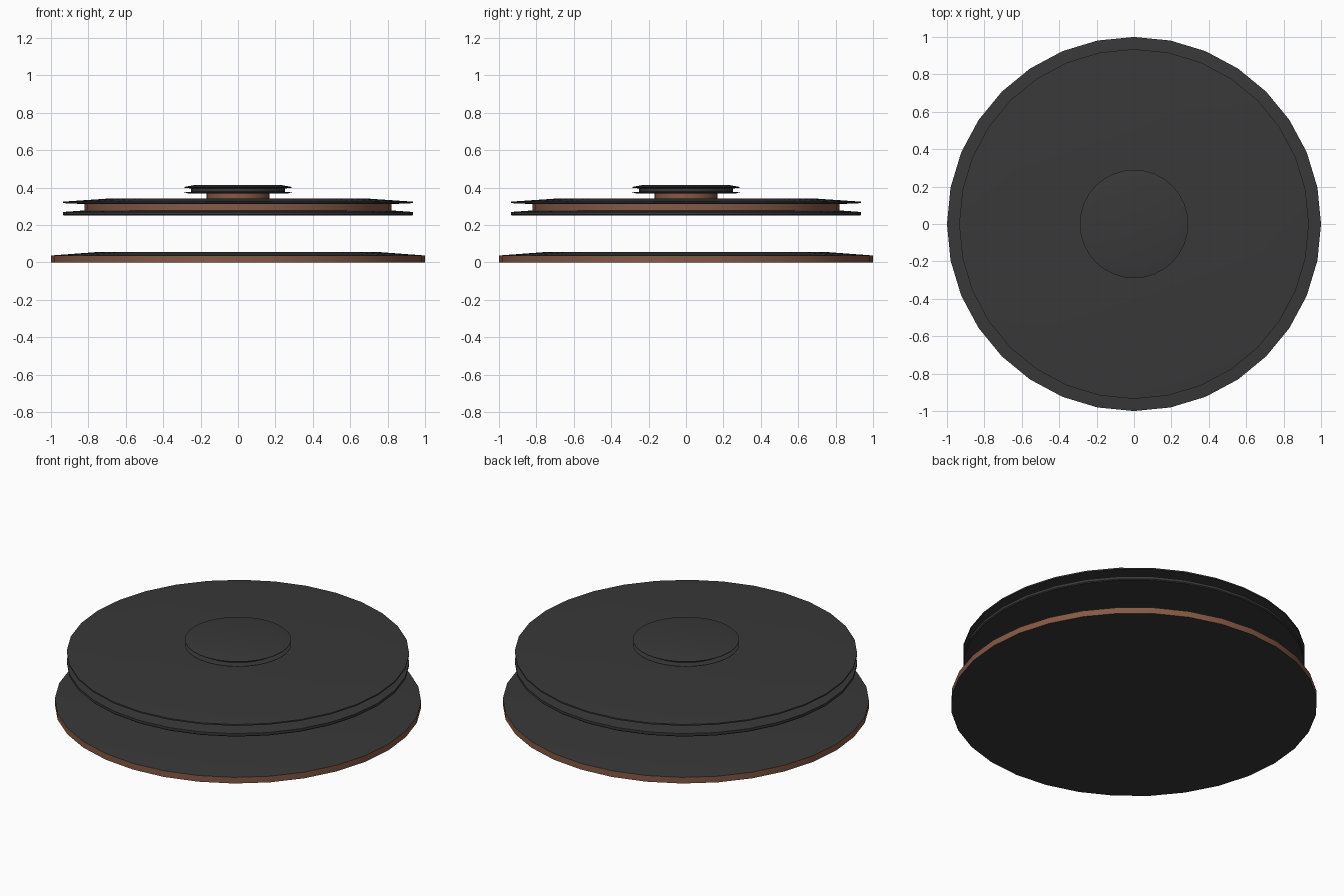
import bpy, bmesh, math

if "Cube" in bpy.data.objects:
    bpy.data.objects.remove(bpy.data.objects["Cube"])

SIDES = 32


def material(name, rgb):
    m = bpy.data.materials.new(name)
    m.diffuse_color = (*rgb, 1)
    m.use_nodes = True
    m.node_tree.nodes["Principled BSDF"].inputs["Base Color"].default_value = m.diffuse_color
    return m


black = material("charcoal", (0.04, 0.04, 0.04))
brown = material("copper_brown", (0.24, 0.10, 0.06))


def lathe(name, profile, brown_segments=()):
    """Spin (radius, z) points, bottom to top; ends are closed with caps."""
    bm = bmesh.new()
    rings = []
    for r, z in profile:
        rings.append([bm.verts.new((r * math.cos(a), r * math.sin(a), z))
                      for a in (2 * math.pi * i / SIDES for i in range(SIDES))])
    for k, (lo, hi) in enumerate(zip(rings, rings[1:])):
        for i in range(SIDES):
            j = (i + 1) % SIDES
            f = bm.faces.new((lo[i], lo[j], hi[j], hi[i]))
            f.material_index = 1 if k in brown_segments else 0
    bm.faces.new(rings[0][::-1])
    bm.faces.new(rings[-1])
    mesh = bpy.data.meshes.new(name)
    bm.to_mesh(mesh)
    bm.free()
    mesh.materials.append(black)
    mesh.materials.append(brown)
    ob = bpy.data.objects.new(name, mesh)
    bpy.context.collection.objects.link(ob)
    bpy.ops.object.select_all(action='DESELECT')
    ob.select_set(True)
    bpy.context.view_layer.objects.active = ob
    bpy.ops.object.shade_smooth_by_angle(angle=math.radians(30))
    return ob


# Base plate with brown rim and bevelled top
lathe("base_plate", [(1, 0), (1, 0.037), (0.76, 0.055)], {0})

# Floating double-rimmed disc with a brown groove
lathe("grooved_disc", [(0.93, 0.25), (0.935, 0.255), (0.935, 0.27), (0.82, 0.278),
                       (0.82, 0.312), (0.935, 0.317), (0.935, 0.325), (0.70, 0.341)], {3})

# Brown stem
lathe("knob_stem", [(0.168, 0.335), (0.168, 0.372)], {0})

# Knob cap with thin flared lips
lathe("knob_cap", [(0.25, 0.368), (0.29, 0.372), (0.29, 0.374), (0.25, 0.378),
                   (0.25, 0.395), (0.29, 0.400), (0.29, 0.403), (0.23, 0.414)])
